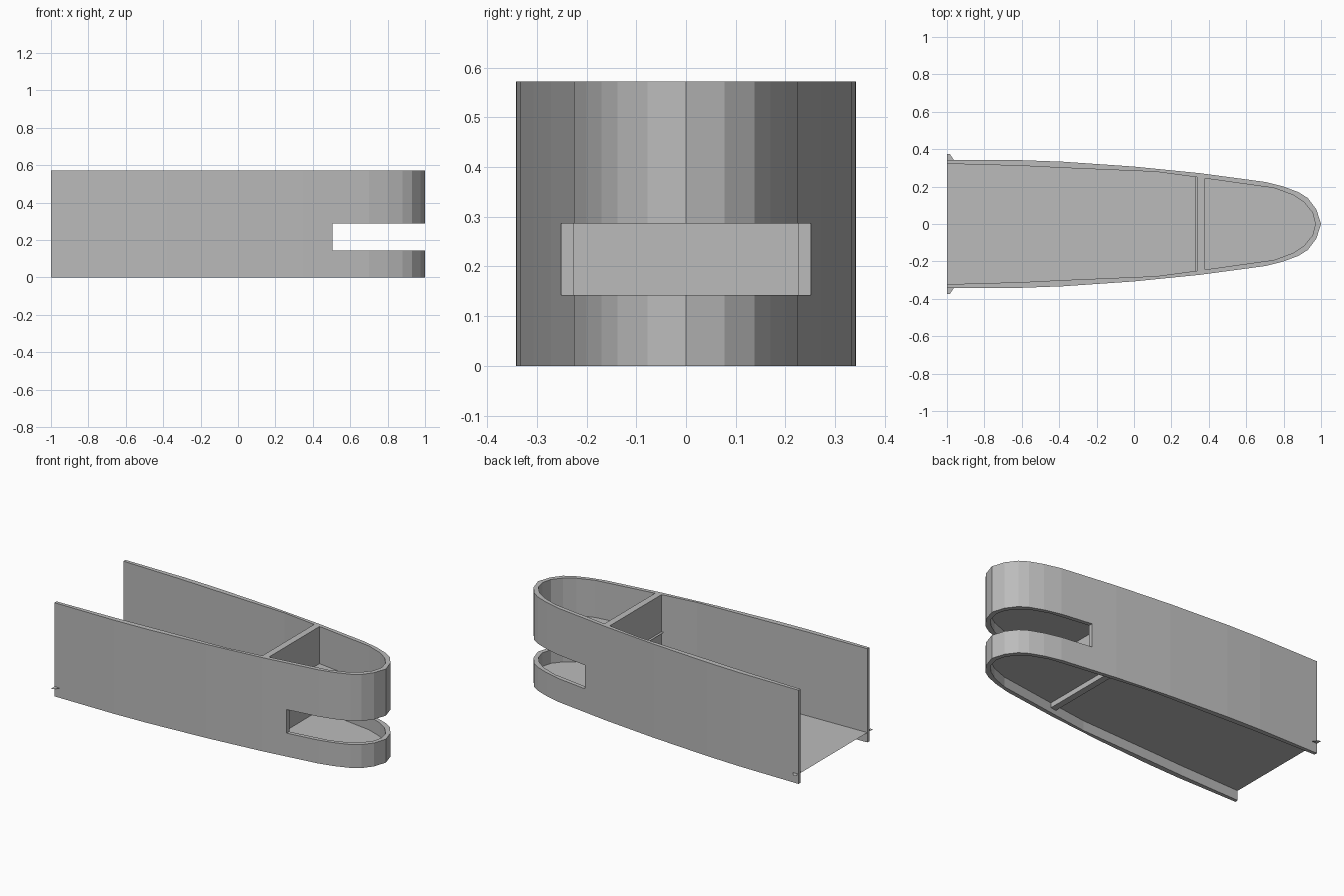
import bpy
import bmesh

if "Cube" in bpy.data.objects:
    bpy.data.objects.remove(bpy.data.objects["Cube"], do_unlink=True)

grey = bpy.data.materials.new("plain_grey")
grey.use_nodes = True
grey.diffuse_color = (0.5, 0.5, 0.5, 1)
grey.node_tree.nodes["Principled BSDF"].inputs["Base Color"].default_value = (0.5, 0.5, 0.5, 1)

HEIGHT = 0.572
FLOOR_Z = 0.06
DECK_Z = 0.345

# Half outlines (x, half width), from the open end to the nose
OUTER = [(-1, 0.342), (-0.6, 0.341), (-0.38, 0.333), (0, 0.307), (0.35, 0.272), (0.7, 0.225),
         (0.8, 0.2), (0.88, 0.17), (0.93, 0.138), (0.975, 0.078), (1, 0)]
INNER = [(-1, 0.322), (-0.6, 0.311), (-0.38, 0.3), (0.12, 0.279), (0.35, 0.248), (0.75, 0.192),
         (0.85, 0.155), (0.91, 0.115), (0.955, 0.06), (0.97, 0)]


def mirrored(half):
    """Full outline running from +y round the nose to -y."""
    return half + [(x, -y) for x, y in reversed(half) if y > 0]


def inner_width(x):
    for (x0, y0), (x1, y1) in zip(INNER, INNER[1:]):
        if x0 <= x <= x1:
            return y0 + (y1 - y0) * (x - x0) / (x1 - x0)


def slab(name, outline, z0, z1=None):
    """Flat plate at z0, or a prism up to z1."""
    bm = bmesh.new()
    face = bm.faces.new([bm.verts.new((x, y, z0)) for x, y in outline])
    if z1 is not None:
        top = bmesh.ops.extrude_face_region(bm, geom=[face])["geom"]
        bmesh.ops.translate(bm, vec=(0, 0, z1 - z0),
                            verts=[g for g in top if isinstance(g, bmesh.types.BMVert)])
        bmesh.ops.recalc_face_normals(bm, faces=bm.faces)
    elif face.normal.z < 0 or sum(a[0] * b[1] - b[0] * a[1]
                                  for a, b in zip(outline, outline[1:] + outline[:1])) < 0:
        bmesh.ops.reverse_faces(bm, faces=[face])
    mesh = bpy.data.meshes.new(name)
    bm.to_mesh(mesh)
    bm.free()
    mesh.materials.append(grey)
    obj = bpy.data.objects.new(name, mesh)
    bpy.context.scene.collection.objects.link(obj)
    return obj


# Curved outer wall, open at the wide end
wall = slab("curved_wall", mirrored(OUTER) + mirrored(INNER)[::-1], 0, HEIGHT)

# Horizontal slot through the nose
cutter = slab("slot_cutter", [(0.505, -0.5), (1.2, -0.5), (1.2, 0.5), (0.505, 0.5)], 0.143, 0.287)
cutter.hide_render = True
slot = wall.modifiers.new("nose_slot", "BOOLEAN")
slot.operation = "DIFFERENCE"
slot.solver = "EXACT"
slot.object = cutter
bpy.context.view_layer.objects.active = wall
bpy.ops.object.modifier_apply(modifier=slot.name)
bpy.data.objects.remove(cutter, do_unlink=True)

# Floor sheet with small ears at the open end
ears = [(-1, 0.375), (-0.985, 0.375), (-0.965, 0.345), (-0.965, inner_width(-0.965))]
slab("floor_sheet", mirrored(ears + INNER[1:]), FLOOR_Z)

# Upper deck sheet inside the nose
DECK_X = 0.325
deck = [(DECK_X, inner_width(DECK_X))] + [p for p in INNER if p[0] > DECK_X]
slab("nose_deck", mirrored(deck), DECK_Z)

# Cross bulkhead between the walls
x0, x1 = 0.34, 0.38
slab("bulkhead", mirrored([(x0, inner_width(x0)), (x1, inner_width(x1))]), 0.03, HEIGHT)
